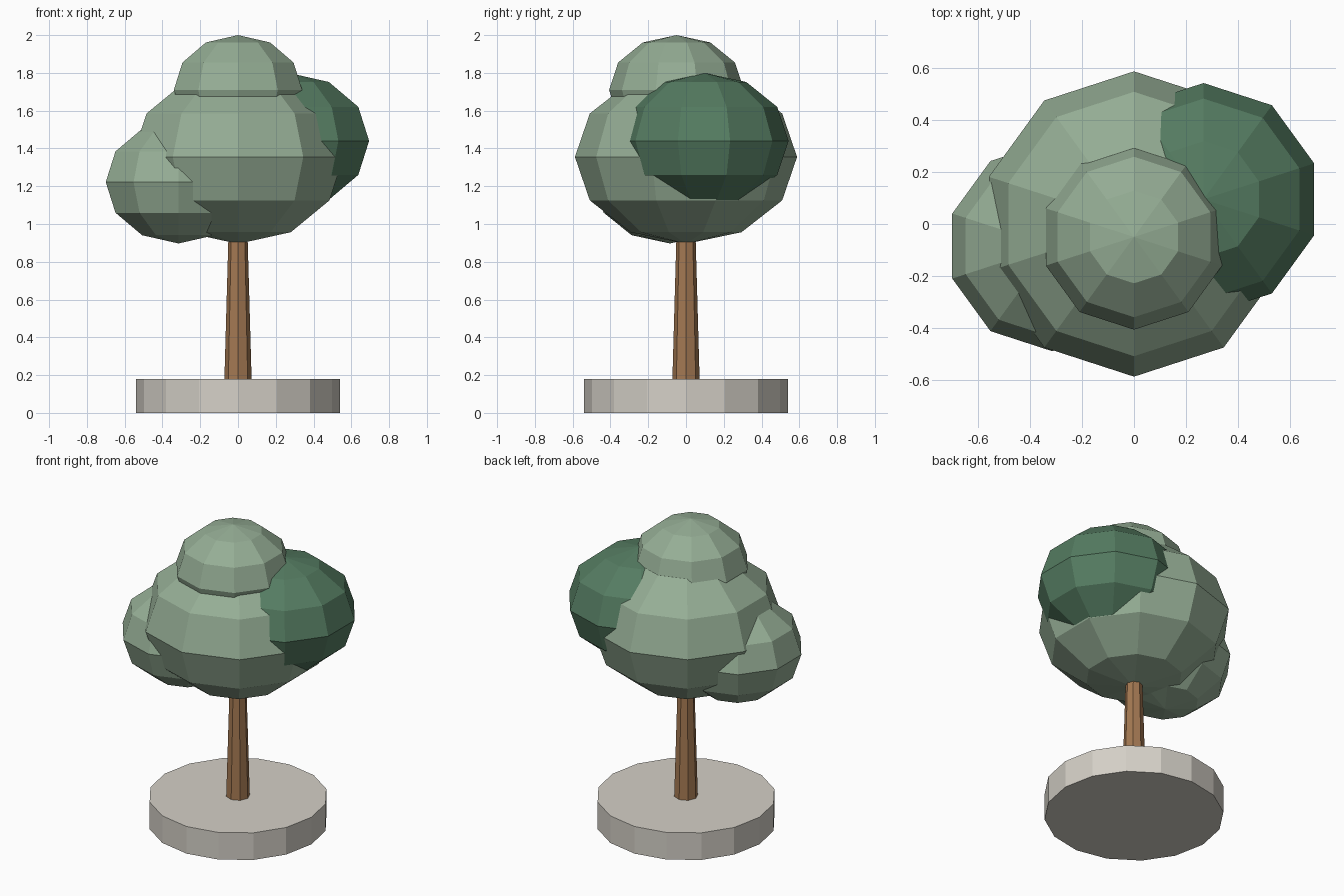
import bpy

if "Cube" in bpy.data.objects:
    bpy.data.objects.remove(bpy.data.objects["Cube"])


def material(name, rgb):
    m = bpy.data.materials.new(name)
    m.diffuse_color = (*rgb, 1)
    m.use_nodes = True
    m.node_tree.nodes["Principled BSDF"].inputs["Base Color"].default_value = m.diffuse_color
    return m


sage = material("sage_leaf", (0.30, 0.42, 0.30))
dark = material("dark_leaf", (0.09, 0.20, 0.12))
bark = material("bark", (0.37, 0.19, 0.085))
stone = material("stone", (0.66, 0.63, 0.57))


def finish(name, mat):
    ob = bpy.context.object
    ob.name = name
    ob.data.materials.append(mat)
    return ob


def post(name, sides, r_low, r_top, z0, z1, mat):
    bpy.ops.mesh.primitive_cone_add(vertices=sides, radius1=r_low, radius2=r_top,
                                    depth=z1 - z0, location=(0, 0, (z0 + z1) / 2))
    finish(name, mat)


def foliage(name, centre, r, rz, mat):
    bpy.ops.mesh.primitive_uv_sphere_add(segments=10, ring_count=6, radius=1,
                                         location=centre)
    finish(name, mat).scale = (r, r, rz)


# Base disc and tapered trunk
post("base", 16, 0.54, 0.54, 0, 0.18, stone)
post("trunk", 8, 0.072, 0.046, 0.18, 1.10, bark)

# Overlapping flattened foliage balls
foliage("main_foliage", (0, 0, 1.355), 0.588, 0.46, sage)
foliage("top_foliage", (0, -0.05, 1.71), 0.357, 0.29, sage)
foliage("right_foliage", (0.268, 0.095, 1.44), 0.448, 0.36, dark)
foliage("left_foliage", (-0.315, -0.085, 1.222), 0.405, 0.325, sage)
